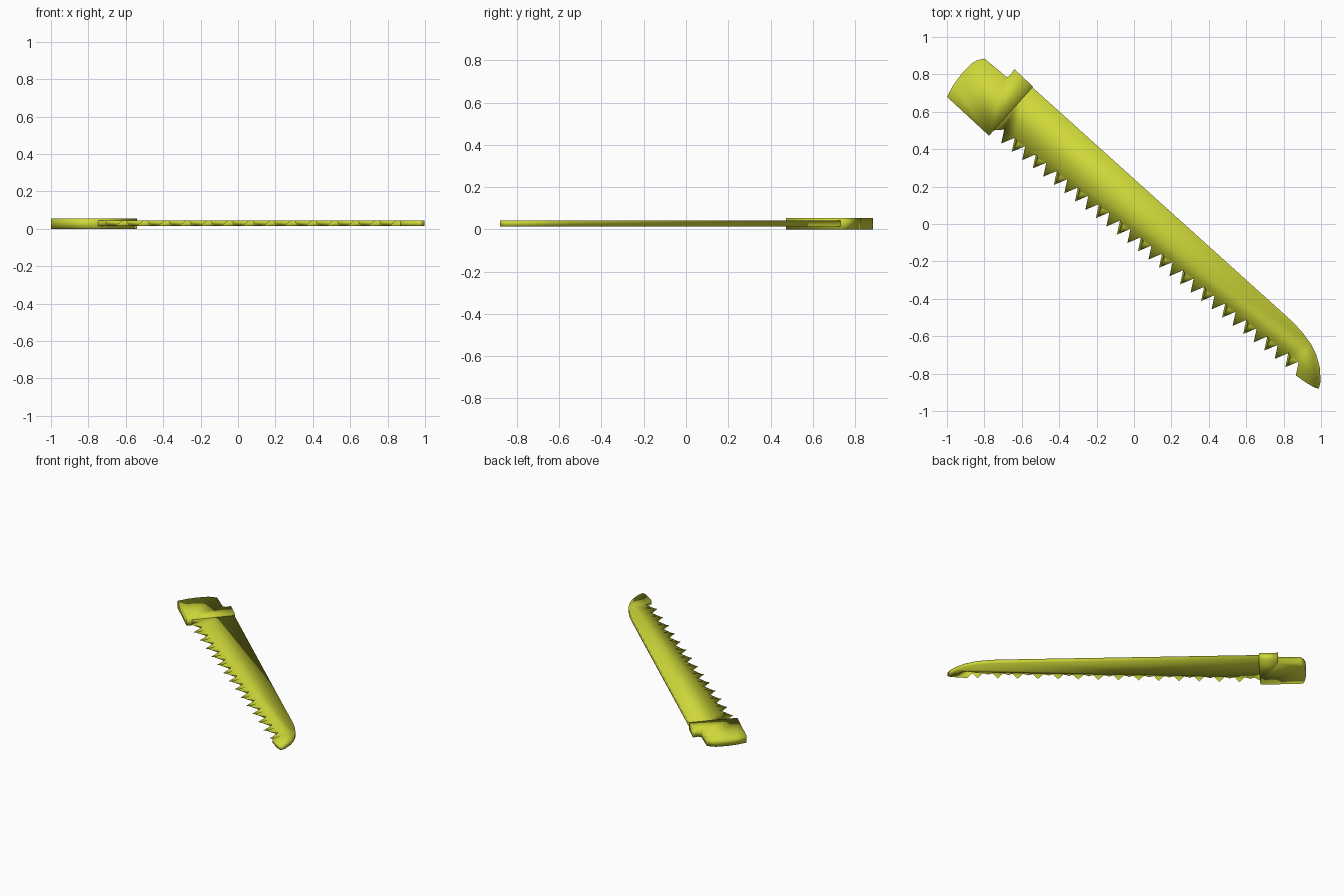
import bpy, bmesh

if "Cube" in bpy.data.objects:
    bpy.data.objects.remove(bpy.data.objects["Cube"])

mat = bpy.data.materials.new("yellow_green")
mat.diffuse_color = (0.62, 0.68, 0.04, 1)
mat.use_nodes = True
mat.node_tree.nodes["Principled BSDF"].inputs["Base Color"].default_value = mat.diffuse_color


def plate(name, lower, upper, z0, z1):
    """Closed plate between two matching outlines at heights z0 and z1."""
    bm = bmesh.new()
    lo = [bm.verts.new((x, y, z0)) for x, y in lower]
    hi = [bm.verts.new((x, y, z1)) for x, y in upper]
    bm.faces.new(lo)
    bm.faces.new(hi)
    n = len(lo)
    for i in range(n):
        j = (i + 1) % n
        bm.faces.new((lo[i], lo[j], hi[j], hi[i]))
    bmesh.ops.recalc_face_normals(bm, faces=bm.faces)
    for f in bm.faces:
        f.smooth = True
    me = bpy.data.meshes.new(name)
    bm.to_mesh(me)
    bm.free()
    me.materials.append(mat)
    ob = bpy.data.objects.new(name, me)
    bpy.context.collection.objects.link(ob)
    return ob


# Tang holder: thick block with a rounded end and a small notch
holder = [(-1.0, 0.68), (-0.965, 0.745), (-0.92, 0.805), (-0.865, 0.86),
          (-0.84, 0.875), (-0.80, 0.885), (-0.68, 0.785), (-0.66, 0.797),
          (-0.64, 0.828), (-0.54, 0.735), (-0.775, 0.472)]
plate("blade_holder", holder, holder, 0.0, 0.055)

# Blade: tooth tips lean alternately to the upper and lower face
TEETH = 28
first, last = (-0.71, 0.43), (0.865, -0.81)
lower, upper = [(-0.76, 0.50)], [(-0.76, 0.50)]
for k in range(TEETH + 1):
    t = k / TEETH
    x = first[0] + (last[0] - first[0]) * t
    y = first[1] + (last[1] - first[1]) * t
    valley, tip, cut = (x + 0.016, y + 0.075), (x, y), (x + 0.035, y + 0.045)
    end = k == TEETH
    lower += [valley, tip if k % 2 or end else cut]
    upper += [valley, cut if k % 2 and not end else tip]

# Curved blade nose and straight spine
nose_and_spine = [(0.92, -0.848), (0.965, -0.875), (0.988, -0.88), (0.998, -0.84),
                  (0.993, -0.765), (0.975, -0.70), (0.945, -0.64), (0.905, -0.585),
                  (0.86, -0.535), (0.81, -0.488), (-0.57, 0.755)]
plate("saw_blade", lower + nose_and_spine, upper + nose_and_spine, 0.014, 0.043)
